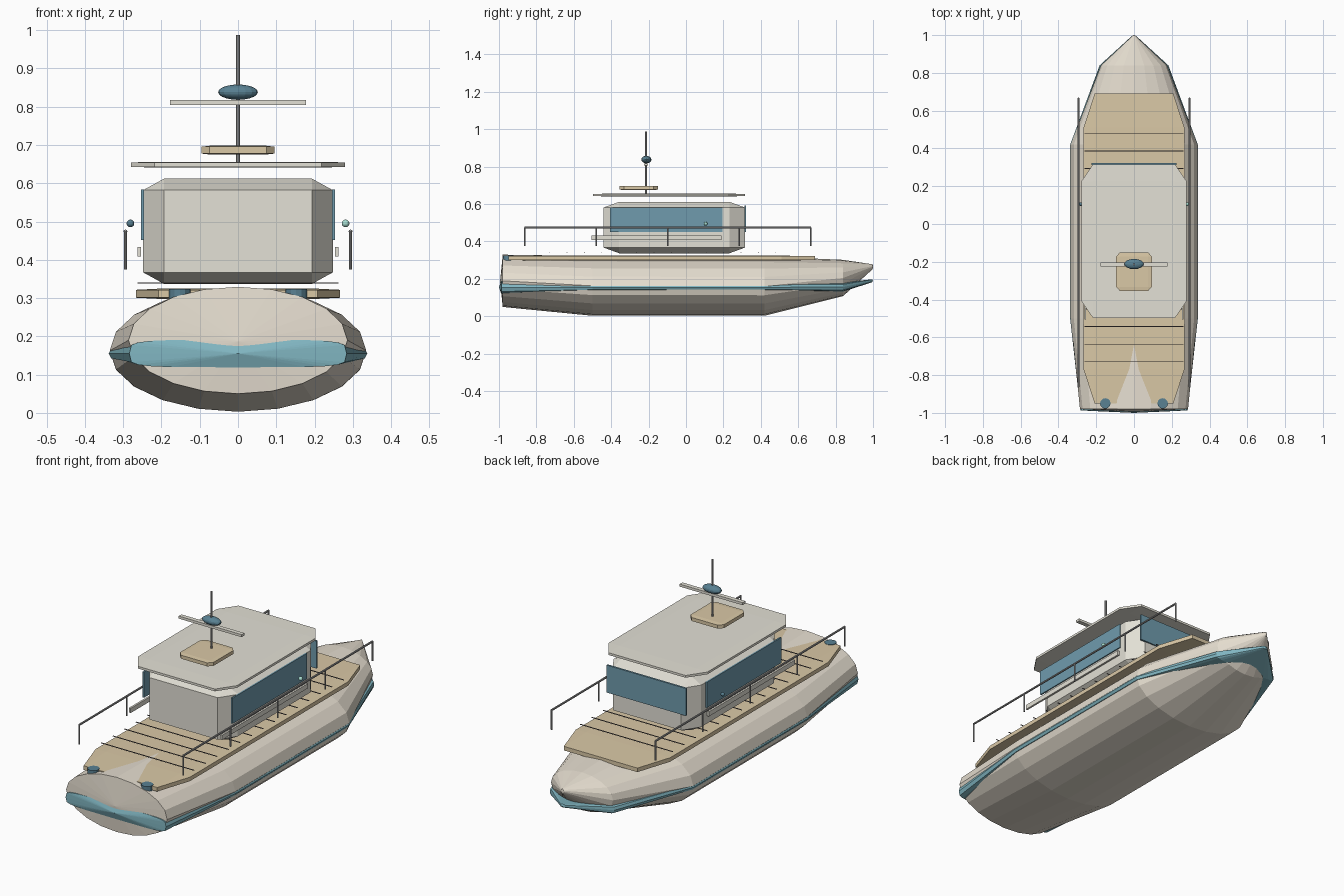
import bpy, bmesh
from math import sin, cos, tau, pi
from mathutils import Matrix

if "Cube" in bpy.data.objects:
    bpy.data.objects.remove(bpy.data.objects["Cube"])


def mat(name, r, g, b):
    m = bpy.data.materials.new(name)
    m.diffuse_color = (r, g, b, 1)
    m.use_nodes = True
    m.node_tree.nodes["Principled BSDF"].inputs["Base Color"].default_value = m.diffuse_color
    return m


CREAM = mat("cream", .80, .74, .64)
CABIN = mat("cabin_white", .77, .75, .67)
WOOD = mat("teak", .70, .58, .38)
TEAL = mat("teal", .22, .47, .54)
GLASS = mat("window_blue", .16, .33, .42)
NAVY = mat("navy", .10, .22, .29)
MINT = mat("mint", .40, .75, .66)
METAL = mat("metal", .36, .36, .36)
DARK = mat("seam_dark", .18, .15, .15)


def finish(name, bm, material):
    bmesh.ops.recalc_face_normals(bm, faces=bm.faces)
    me = bpy.data.meshes.new(name)
    bm.to_mesh(me)
    bm.free()
    me.materials.append(material)
    ob = bpy.data.objects.new(name, me)
    bpy.context.collection.objects.link(ob)
    return ob


def box(name, lo, hi, material, bevel=0.0):
    """Box between two corners; bevel is a fraction of each dimension."""
    bm = bmesh.new()
    bmesh.ops.create_cube(bm, size=1)
    if bevel:
        bmesh.ops.bevel(bm, geom=bm.edges[:], offset=bevel, segments=1,
                        affect='EDGES', profile=.5)
    bmesh.ops.scale(bm, vec=[b - a for a, b in zip(lo, hi)], verts=bm.verts)
    bmesh.ops.translate(bm, vec=[(a + b) / 2 for a, b in zip(lo, hi)], verts=bm.verts)
    return finish(name, bm, material)


def rod(name, c, r, length, material, axis='Z', n=10):
    bm = bmesh.new()
    rot = Matrix.Rotation(pi / 2, 4, 'X') if axis == 'Y' else Matrix()
    bmesh.ops.create_cone(bm, cap_ends=True, segments=n, radius1=r, radius2=r,
                          depth=length, matrix=Matrix.Translation(c) @ rot)
    return finish(name, bm, material)


def ball(name, c, size, material):
    bm = bmesh.new()
    bmesh.ops.create_uvsphere(bm, u_segments=16, v_segments=10, radius=1,
                              matrix=Matrix.Translation(c) @ Matrix.Diagonal((*size, 1)))
    return finish(name, bm, material)


def loft(name, stations, poles, material, power=1.0, n=20):
    """Rings (y, half width, bottom z, top z) joined, with a pole at each end."""
    bm = bmesh.new()
    bend = lambda v: (1 if v > 0 else -1) * abs(v) ** power if abs(v) > 1e-6 else 0
    rings = [[bm.verts.new((w * bend(cos(tau * i / n)), y,
                            (lo + hi) / 2 + (hi - lo) / 2 * bend(sin(tau * i / n))))
              for i in range(n)] for y, w, lo, hi in stations]
    for a, b in zip(rings, rings[1:]):
        for i in range(n):
            j = (i + 1) % n
            bm.faces.new((a[i], a[j], b[j], b[i]))
    for ring, p in zip((rings[0], rings[-1]), poles):
        tip = bm.verts.new(p)
        for i in range(n):
            bm.faces.new((ring[i], ring[(i + 1) % n], tip))
    return finish(name, bm, material)


# Hull and the teal rubbing band around it
loft("hull", [(-.98, .286, .050, .3295), (-.5, .335, .003, .3225), (.42, .335, .003, .320),
              (.84, .175, .108, .302), (.998, .006, .252, .278)],
     [(0, -.994, .187), (0, 1, .265)], CREAM)
loft("hull_band", [(-.987, .284, .119, .191), (-.5, .338, .135, .175), (.42, .338, .135, .175),
                   (.84, .182, .132, .18), (.995, .012, .182, .198)],
     [(0, -1, .155), (0, 1, .19)], TEAL, power=.4)

# Deck and its plank seams
box("deck", (-.267, -.95, .298), (.267, .69, .3245), WOOD, .11)
for i in range(14):
    y = -.729 + .093 * i
    box(f"deck_seam_{i}", (-.262, y - .002, .338), (.262, y + .002, .341), DARK)

# Cabin, roof and hatch
box("cabin", (-.248, -.44, .337), (.248, .315, .612), CABIN, .11)
box("roof", (-.279, -.497, .641), (.279, .315, .656), CABIN, .11)
box("roof_hatch", (-.095, -.355, .675), (.095, -.15, .698), WOOD, .11)
box("windshield", (-.225, .312, .452), (.225, .322, .592), GLASS)

# Parts repeated on both sides
for s, side in ((-1, "left"), (1, "right")):
    box(f"side_window_{side}", (s * .25 - .004, -.407, .452), (s * .25 + .004, .195, .583), GLASS)
    box(f"side_rail_{side}", (s * .258 - .005, -.505, .409), (s * .258 + .005, .19, .433), CABIN)
    ball(f"nav_light_{side}", (s * .281, .105, .495), (.01, .01, .01), MINT if s > 0 else NAVY)
    rod(f"stern_cleat_{side}", (s * .152, -.95, .311), .028, .026, NAVY, n=12)
    # Guard rail with five posts
    rod(f"guard_rail_{side}", (s * .294, -.098, .474), .005, 1.53, METAL, 'Y')
    for i in range(5):
        rod(f"rail_post_{side}_{i}", (s * .294, -.862 + .382 * i, .425), .004, .1, METAL)

# Mast, cross arm and radar dome
rod("mast", (0, -.214, .82), .006, .335, METAL)
box("cross_arm", (-.178, -.225, .805), (.178, -.203, .818), CABIN)
ball("radar_dome", (0, -.212, .838), (.052, .027, .02), NAVY)
